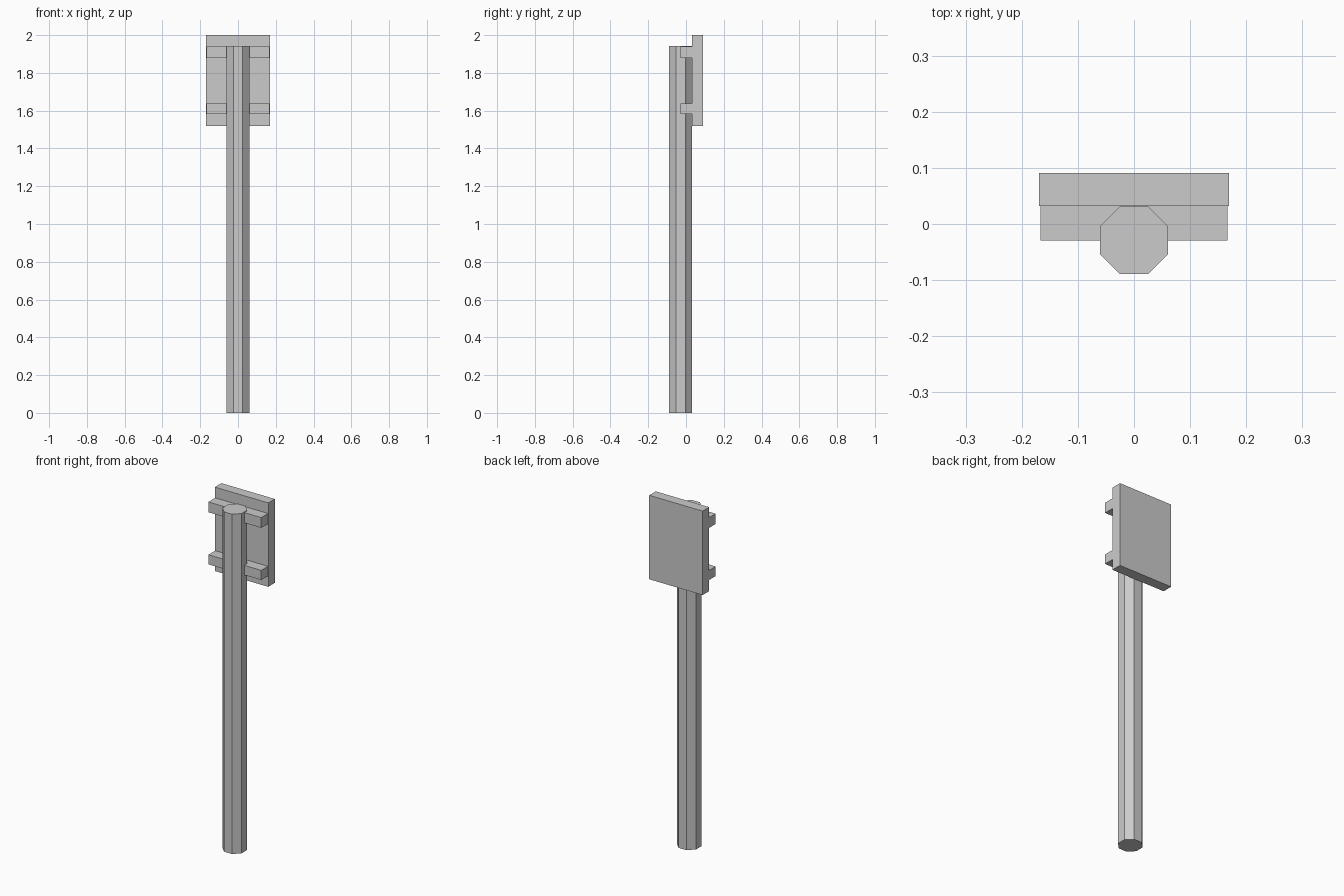
import bpy
import math

if "Cube" in bpy.data.objects:
    bpy.data.objects.remove(bpy.data.objects["Cube"])


def box(name, x, y, z):
    """Box from (min, max) ranges on each axis."""
    ranges = (x, y, z)
    bpy.ops.mesh.primitive_cube_add(size=1, location=[(a + b) / 2 for a, b in ranges])
    ob = bpy.context.object
    ob.name = name
    ob.scale = [b - a for a, b in ranges]
    bpy.ops.object.transform_apply(location=False, rotation=False, scale=True)
    return ob


# Octagonal post, flat sides facing the axes
POST_HEIGHT = 1.943
bpy.ops.mesh.primitive_cylinder_add(
    vertices=8, radius=0.0605 / math.cos(math.pi / 8), depth=POST_HEIGHT,
    location=(0, -0.029, POST_HEIGHT / 2), rotation=(0, 0, math.pi / 8))
bpy.context.object.name = "post"
bpy.ops.object.transform_apply(location=False, rotation=True, scale=False)

# Flat sign panel behind the post
box("sign_panel", (-0.169, 0.169), (0.032, 0.091), (1.52, 2.0))

# Two horizontal battens joining the panel to the post
for name, z in (("lower_batten", (1.582, 1.637)), ("upper_batten", (1.88, 1.939))):
    box(name, (-0.167, 0.167), (-0.029, 0.032), z)
